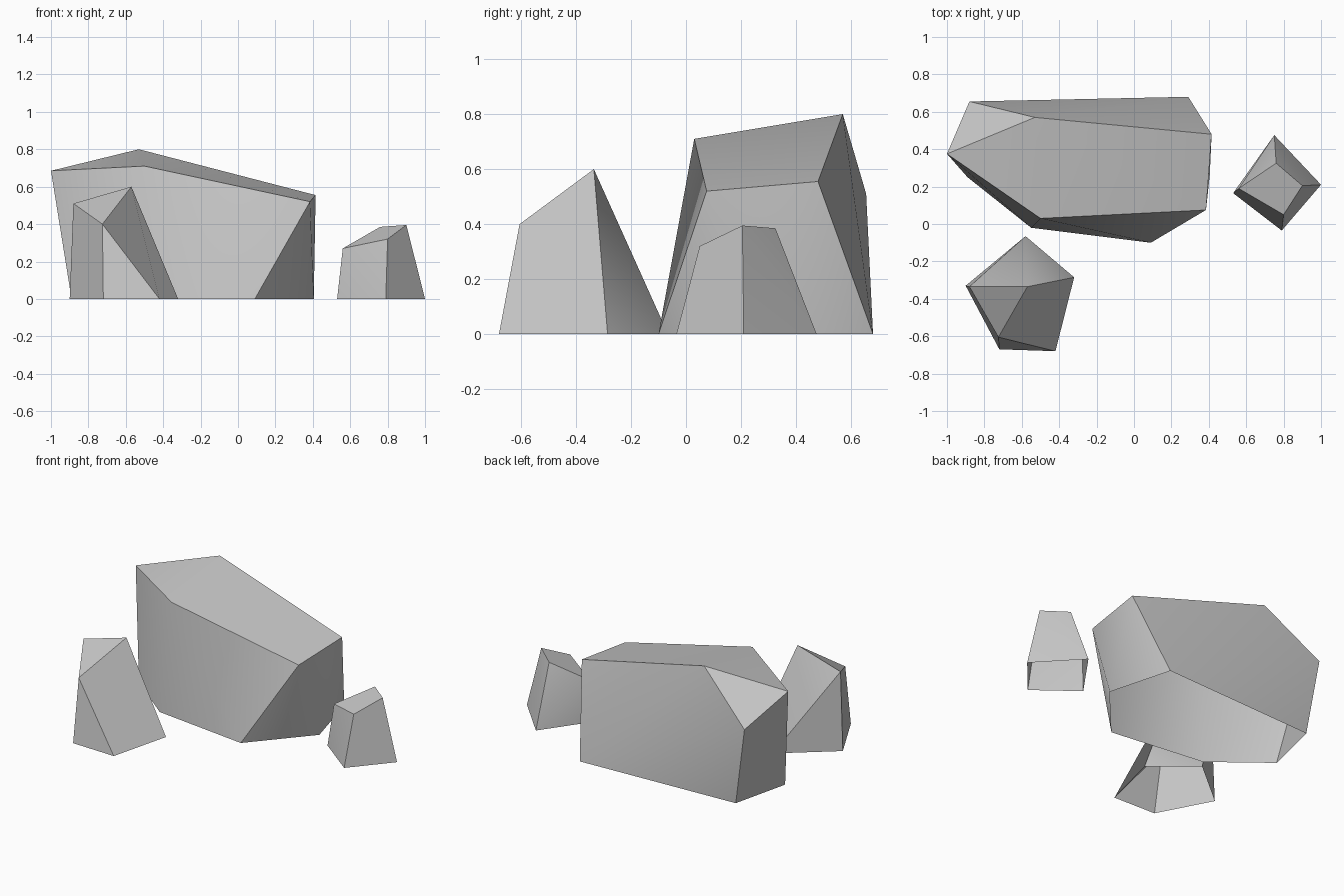
import bpy, bmesh, math

cube = bpy.data.objects.get("Cube")
if cube:
    bpy.data.objects.remove(cube, do_unlink=True)

stone = bpy.data.materials.new("stone_grey")
stone.use_nodes = True
GREY = (0.57, 0.57, 0.57, 1.0)
stone.diffuse_color = GREY
stone.node_tree.nodes["Principled BSDF"].inputs["Base Color"].default_value = GREY


def rock(name, base, crown, soft=(), merged=()):
    """Wrap a faceted rock, open underneath, around a ground outline and its
    upper corners. soft and merged list (base, crown) corner pairs whose edge
    is shaded smooth or removed to join its two faces."""
    bm = bmesh.new()
    low = [bm.verts.new((x, y, 0)) for x, y in base]
    high = [bm.verts.new(co) for co in crown]
    bmesh.ops.convex_hull(bm, input=bm.verts[:])
    bmesh.ops.dissolve_limit(bm, angle_limit=math.radians(5),
                             verts=bm.verts[:], edges=bm.edges[:])
    bmesh.ops.recalc_face_normals(bm, faces=bm.faces[:])
    ground = [f for f in bm.faces if all(v.co.z < 0.001 for v in f.verts)]
    bmesh.ops.delete(bm, geom=ground, context='FACES')

    def ridges(pairs):
        return [bm.edges.get((low[i], high[j])) for i, j in pairs]

    bmesh.ops.dissolve_edges(bm, edges=ridges(merged), use_verts=False)
    for face in bm.faces:
        face.smooth = True
    for edge in bm.edges:
        edge.smooth = edge.calc_face_angle(0) < math.radians(33)
    for edge in ridges(soft):
        edge.smooth = True

    mesh = bpy.data.meshes.new(name)
    bm.to_mesh(mesh)
    bm.free()
    mesh.materials.append(stone)
    bpy.context.collection.objects.link(bpy.data.objects.new(name, mesh))


# Large boulder with a sloping top
rock("large_boulder",
     [(0.09, -0.1), (-0.55, -0.02), (-0.89, 0.25), (-0.8, 0.63), (0.29, 0.68), (0.405, 0.26)],
     [(-1, 0.375, 0.685), (-0.53, 0.57, 0.8), (0.415, 0.48, 0.555),
      (0.385, 0.075, 0.52), (-0.5, 0.03, 0.71), (-0.88, 0.655, 0.51)],
     soft=[(5, 3)])

# Pointed rock in front
rock("pointed_rock",
     [(-0.72, -0.67), (-0.42, -0.68), (-0.32, -0.285), (-0.58, -0.065), (-0.9, -0.33)],
     [(-0.57, -0.335, 0.6), (-0.88, -0.335, 0.51), (-0.725, -0.605, 0.4)],
     soft=[(3, 0)], merged=[(1, 0)])

# Small four-sided stone at the side
rock("small_stone",
     [(0.53, 0.165), (0.75, 0.475), (1, 0.21), (0.79, -0.035)],
     [(0.56, 0.19, 0.27), (0.76, 0.325, 0.385), (0.9, 0.205, 0.395), (0.8, 0.05, 0.32)])
